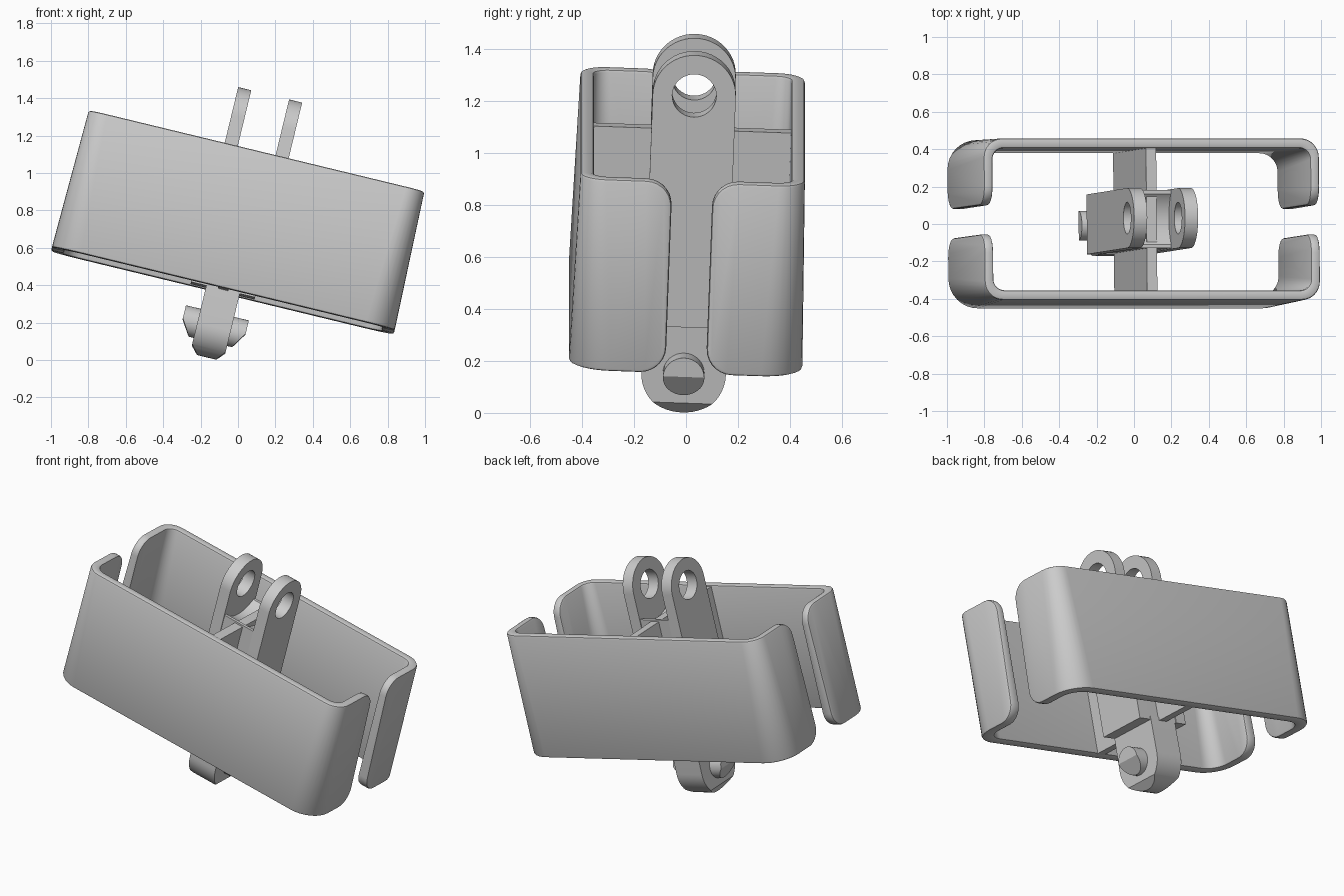
import bpy, bmesh, math
from mathutils import Matrix, Vector

if "Cube" in bpy.data.objects:
    bpy.data.objects.remove(bpy.data.objects["Cube"])

# Local frame: x along the link, y across, z up; tilted into place at the end
PLACE = (Matrix.Translation((0.0075, 0.012, 0.7375))
         @ Matrix.Rotation(math.radians(13.6), 4, 'Y')
         @ Matrix.Rotation(math.radians(-2.1), 4, 'X'))
H = 0.378
parts = []


def finish(bm, name, keep=True):
    bmesh.ops.recalc_face_normals(bm, faces=bm.faces)
    me = bpy.data.meshes.new(name)
    bm.to_mesh(me)
    bm.free()
    ob = bpy.data.objects.new(name, me)
    bpy.context.collection.objects.link(ob)
    if keep:
        parts.append(ob)
    return ob


def arc(cy, cz, r, a0, a1, n):
    return [(cy + r * math.cos(math.radians(a0 + (a1 - a0) * i / n)),
             cz + r * math.sin(math.radians(a0 + (a1 - a0) * i / n))) for i in range(n + 1)]


def extrude(name, prof, x0, x1, cuts=(), keep=True):
    """Extrude a y-z profile along x, then slice by planes."""
    bm = bmesh.new()
    a = [bm.verts.new((x0, y, z)) for y, z in prof]
    b = [bm.verts.new((x1, y, z)) for y, z in prof]
    n = len(prof)
    bm.faces.new(a)
    bm.faces.new(b)
    for i in range(n):
        j = (i + 1) % n
        bm.faces.new((a[i], a[j], b[j], b[i]))
    for co, no in cuts:
        r = bmesh.ops.bisect_plane(bm, geom=bm.verts[:] + bm.edges[:] + bm.faces[:],
                                   plane_co=co, plane_no=no, clear_outer=True)
        edges = [e for e in r['geom_cut'] if isinstance(e, bmesh.types.BMEdge)]
        bmesh.ops.contextual_create(bm, geom=edges)
    return finish(bm, name, keep)


def rect(y, z0, z1):
    return [(-y, z0), (y, z0), (y, z1), (-y, z1)]


def apply_mod(ob, kind, **props):
    m = ob.modifiers.new(kind.title(), kind)
    for k, v in props.items():
        setattr(m, k, v)
    bpy.context.view_layer.objects.active = ob
    bpy.ops.object.modifier_apply(modifier=m.name)


def cut(ob, cutter):
    apply_mod(ob, 'BOOLEAN', operation='DIFFERENCE', object=cutter, solver='EXACT')
    bpy.data.objects.remove(cutter)


def c_path(hx, hy, r, tip, z, side, n=8):
    """C-shaped path: end lip, rounded corner, long side, corner, end lip."""
    pts = [(hx, tip)] + arc(hx - r, hy - r, r, 0, 90, n)
    pts += [(-x, y) for x, y in reversed(pts)]
    return [Vector((x, side * y, z)) for x, y in pts]


def shell(name, side):
    bm = bmesh.new()
    tip = 0.078
    rings = [[bm.verts.new(p) for p in c_path(*a, side)] for a in (
        (0.923, 0.432, 0.10, tip, H), (0.943, 0.450, 0.16, tip, -H),
        (0.873, 0.380, 0.10, tip, -H), (0.873, 0.380, 0.06, tip, H))]
    n = len(rings[0])
    for k in range(4):
        a, b = rings[k], rings[(k + 1) % 4]
        for i in range(n - 1):
            bm.faces.new((a[i], a[i + 1], b[i + 1], b[i]))
    corners = []
    for i in (0, n - 1):
        bm.faces.new([r[i] for r in rings])
        corners += [bm.edges.get((rings[0][i], rings[3][i])),
                    bm.edges.get((rings[1][i], rings[2][i]))]
    # rounded lip corners
    bmesh.ops.bevel(bm, geom=corners, offset=0.1, offset_type='OFFSET', segments=7,
                    profile=0.5, affect='EDGES')
    ob = finish(bm, name)
    apply_mod(ob, 'BEVEL', width=0.012, segments=2, limit_method='ANGLE',
              angle_limit=math.radians(50))


# Two C-shaped side shells
shell("front_shell", -1)
shell("back_shell", 1)

# Cross web joining the shells
extrude("cross_web", rect(0.395, -H, 0.37), -0.028, 0.028)

# Core block between the ears, scooped for clearance
core = extrude("core_block", rect(0.155, -H, 0.38), -0.11, 0.11)
cut(core, extrude("scoop_cutter", arc(0, 0.54, 0.21, 0, 352.5, 47), -0.3, 0.3, keep=False))

# Pair of ears with pin holes
for side, name in ((-1, "left_ear"), (1, "right_ear")):
    prof = [(-0.16, -H), (0.16, -H)] + arc(0, 0.54, 0.16, 0, 180, 24)
    xs = sorted((side * 0.104, side * 0.176))
    ear = extrude(name, prof, *xs)
    cut(ear, extrude("hole_cutter", arc(0, 0.54, 0.085, 0, 348.75, 31), -0.4, 0.4, keep=False))

# Bottom lug with chamfered nose
lug = [(0.16, -H + 0.02), (-0.16, -H + 0.02)] + arc(0, -0.582, 0.163, 180, 360, 24)
extrude("bottom_lug", lug, -0.092, 0.092,
        [((s * 0.092, 0, -0.698), (s * 0.76, 0, -0.65)) for s in (-1, 1)])

# Snap pin with sloped lead-in ends
extrude("snap_pin", arc(0, -0.58, 0.08, 0, 348.75, 31), -0.173, 0.173,
        [((s * 0.173, 0, -0.575), (s * 0.845, 0, -0.535)) for s in (-1, 1)])

# Tilt into place and smooth
for ob in parts:
    ob.data.transform(PLACE)
bpy.ops.object.select_all(action='DESELECT')
for ob in parts:
    ob.select_set(True)
bpy.context.view_layer.objects.active = parts[0]
bpy.ops.object.shade_smooth_by_angle(angle=math.radians(30))
